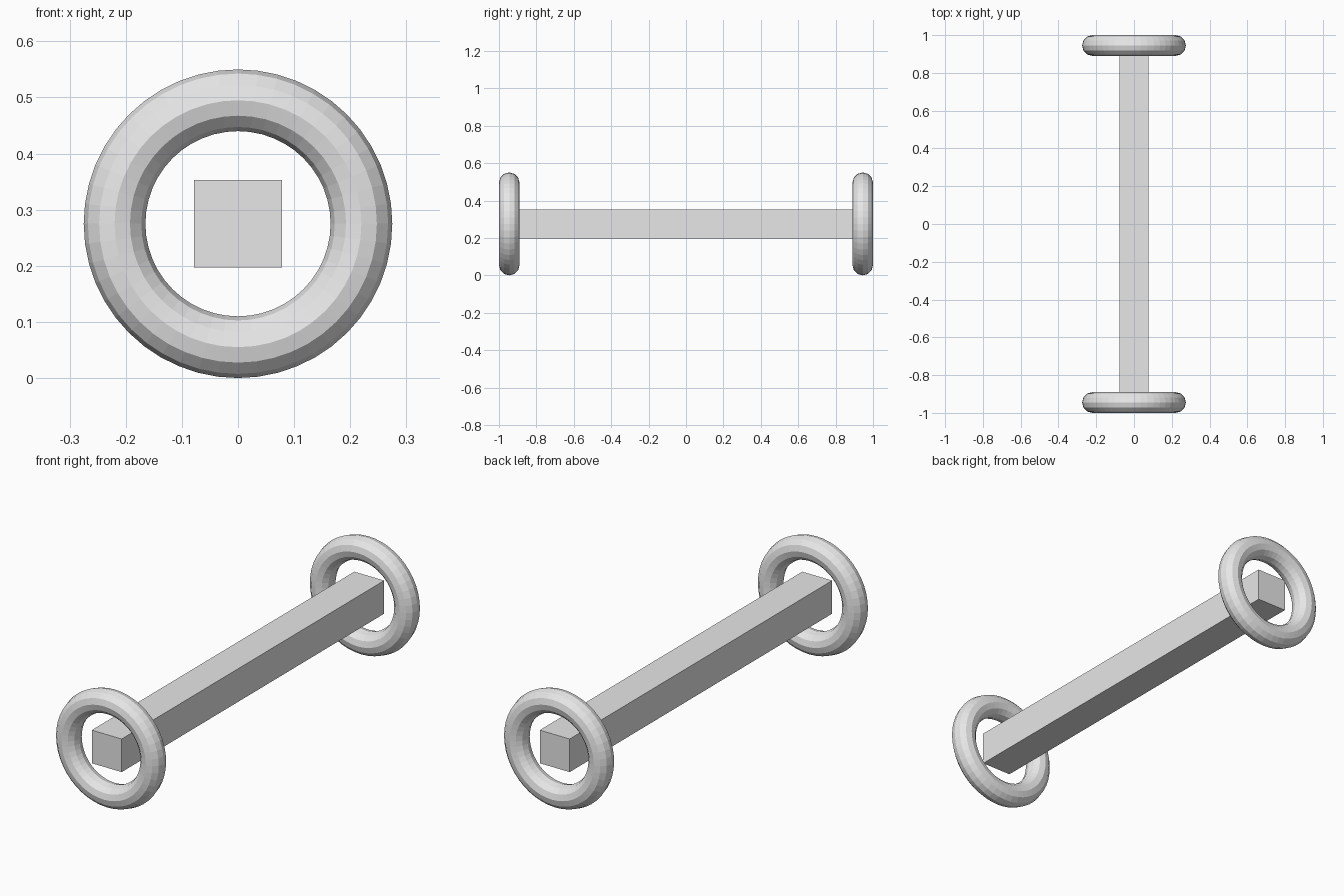
import bpy
from math import radians

cube = bpy.data.objects.get("Cube")
if cube:
    bpy.data.objects.remove(cube, do_unlink=True)

RING_RADIUS, TUBE_RADIUS = 0.22, 0.055
CENTRE_Z = RING_RADIUS + TUBE_RADIUS
RING_Y = 1 - TUBE_RADIUS
BEAM_WIDTH, BEAM_LENGTH = 0.156, 1.955

# One plain grey for everything
grey = bpy.data.materials.new("light_grey")
grey.use_nodes = True
colour = (0.8, 0.8, 0.8, 1)
grey.diffuse_color = colour
for node in grey.node_tree.nodes:
    if node.type == "BSDF_PRINCIPLED":
        node.inputs["Base Color"].default_value = colour


def finish(name):
    """Name the new part and give it the grey."""
    part = bpy.context.object
    part.name = name
    part.data.materials.append(grey)
    return part


# Square beam running front to back
bpy.ops.mesh.primitive_cube_add(size=1, location=(0, 0, CENTRE_Z))
beam = finish("beam")
beam.scale = (BEAM_WIDTH, BEAM_LENGTH, BEAM_WIDTH)

# Upright faceted ring around each end
for name, side in (("front_ring", -1), ("back_ring", 1)):
    bpy.ops.mesh.primitive_torus_add(
        major_radius=RING_RADIUS, minor_radius=TUBE_RADIUS,
        major_segments=48, minor_segments=12,
        location=(0, side * RING_Y, CENTRE_Z), rotation=(radians(90), 0, 0))
    finish(name)
    bpy.ops.object.shade_flat()
